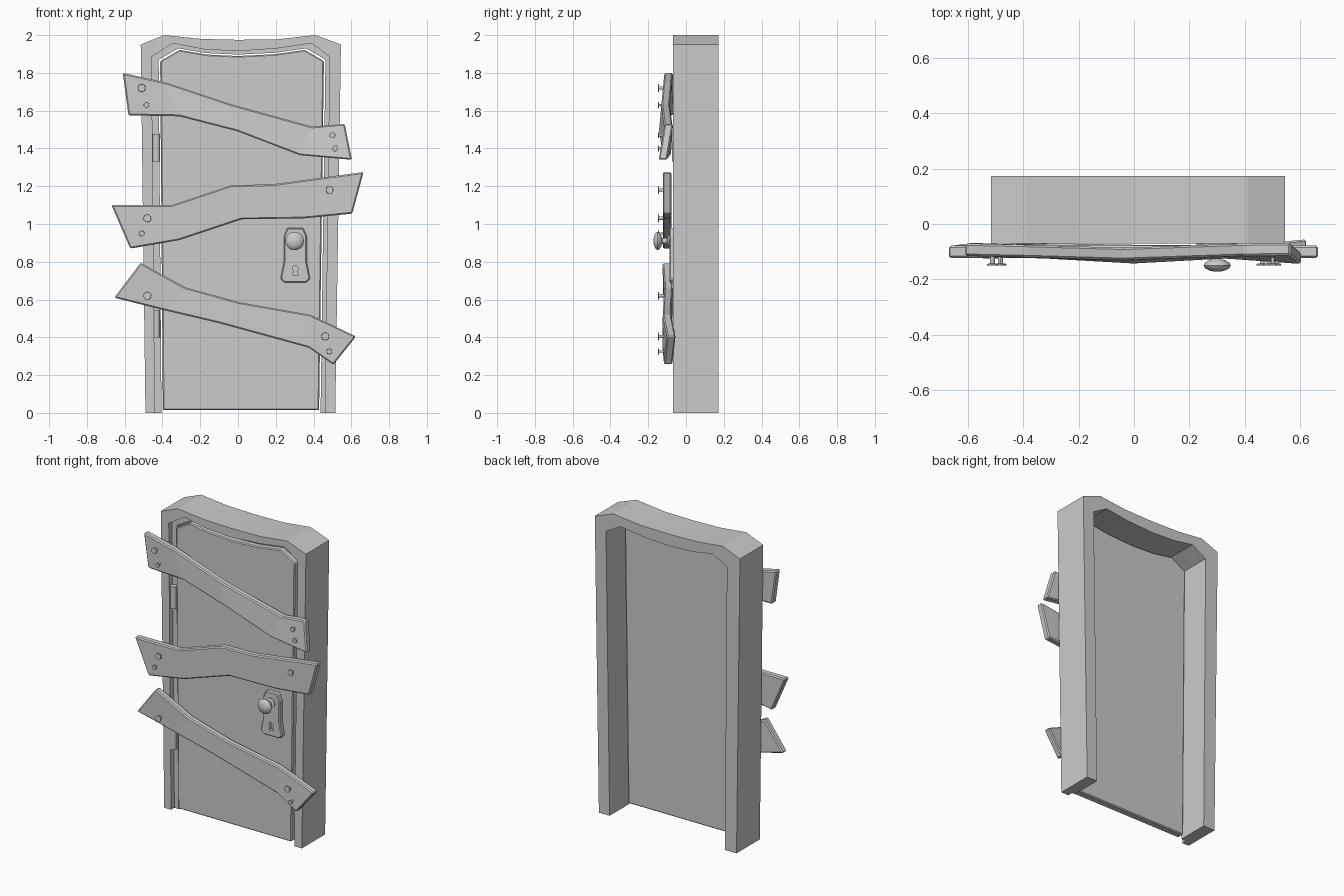
import bpy, bmesh
from math import sin, cos, pi

if "Cube" in bpy.data.objects:
    bpy.data.objects.remove(bpy.data.objects["Cube"])


def loft(name, rings, bevel=0.0, smooth=False):
    """Skin a list of closed rings of (x, y, z) points and cap both ends."""
    bm = bmesh.new()
    vs = [[bm.verts.new(p) for p in ring] for ring in rings]
    n = len(rings[0])
    for a, b in zip(vs, vs[1:]):
        for i in range(n):
            j = (i + 1) % n
            bm.faces.new((a[i], a[j], b[j], b[i]))
    bm.faces.new(vs[0])
    bm.faces.new(vs[-1])
    bmesh.ops.recalc_face_normals(bm, faces=bm.faces)
    me = bpy.data.meshes.new(name)
    bm.to_mesh(me)
    bm.free()
    ob = bpy.data.objects.new(name, me)
    bpy.context.collection.objects.link(ob)
    if bevel:
        m = ob.modifiers.new("bevel", 'BEVEL')
        m.width, m.segments, m.limit_method = bevel, 1, 'ANGLE'
    if smooth:
        bpy.ops.object.select_all(action='DESELECT')
        ob.select_set(True)
        bpy.context.view_layer.objects.active = ob
        bpy.ops.object.shade_smooth_by_angle(angle=0.7)
    return ob


def lathe(name, x, z, profile, n=16, **kw):
    """Turned part along y; profile is (radius, y)."""
    return loft(name, [[(x + r * cos(2 * pi * i / n), y, z + r * sin(2 * pi * i / n))
                        for i in range(n)] for r, y in profile], **kw)


def slab(name, pts, y0, y1, **kw):
    """Flat outline in x,z extruded along y."""
    return loft(name, [[(x, y, z) for x, z in pts] for y in (y0, y1)], **kw)


# Door frame: stepped section swept round the crooked opening
outer = [(-.49, 0), (-.515, 1.95), (-.39, 2), (-.2, 1.98), (0, 1.975),
         (.21, 1.978), (.41, 2), (.545, 1.95), (.515, 0)]
rebate = [(-.44, 0), (-.457, 1.885), (-.345, 1.957), (-.18, 1.925), (0, 1.915),
          (.21, 1.93), (.39, 1.957), (.485, 1.885), (.46, 0)]
stop = [(-.405, 0), (-.42, 1.87), (-.315, 1.93), (-.17, 1.905), (0, 1.897),
        (.2, 1.907), (.36, 1.93), (.463, 1.87), (.437, 0)]
FRONT, STEP, BACK = -.07, -.035, .173
loft("door_frame", [[(o[0], FRONT, o[1]), (r[0], FRONT, r[1]), (r[0], STEP, r[1]),
                     (s[0], STEP, s[1]), (s[0], BACK, s[1]), (o[0], BACK, o[1])]
                    for o, r, s in zip(outer, rebate, stop)])

# Door leaf follows the opening with a thin gap
leaf = [(.01 + (x - .01) * .982, .015 + z * .988) for x, z in stop]
slab("door_panel", leaf, -.058, -.01, bevel=.006)

# Hinges
for i, z in enumerate((.4, 1.33)):
    cx, n = -.432, 12
    loft(f"hinge_{i + 1}", [[(cx + .02 * cos(2 * pi * k / n), -.055 + .02 * sin(2 * pi * k / n), h)
                             for k in range(n)] for h in (z, z + .145)], smooth=True)

# Boards: columns of (top x, z, back y, bottom x, z, back y)
boards = {
    "upper": [(-.61, 1.8, -.07, -.58, 1.575, -.068), (-.385, 1.75, -.075, -.31, 1.57, -.08),
              (-.04, 1.635, -.085, 0, 1.49, -.098), (.395, 1.515, -.07, .325, 1.365, -.08),
              (.565, 1.53, -.068, .603, 1.34, -.1)],
    "middle": [(-.67, 1.1, -.078, -.57, .87, -.078), (-.35, 1.1, -.078, -.31, .915, -.078),
               (-.035, 1.205, -.078, .02, 1.025, -.078), (.18, 1.21, -.078, .35, 1.03, -.078),
               (.665, 1.275, -.078, .605, 1.055, -.078)],
    "lower": [(-.515, .795, -.08, -.655, .61, -.075), (-.28, .665, -.07, -.375, .54, -.07),
              (.01, .585, -.075, -.1, .475, -.075), (.38, .52, -.078, .375, .345, -.08),
              (.625, .405, -.055, .505, .255, -.072)],
}
T = .045
for name, cols in boards.items():
    loft(name + "_board", [[(a, y, b), (a, y - T, b), (c, w - T, d), (c, w, d)]
                           for a, b, y, c, d, w in cols], bevel=.007)

# Nails standing proud of the boards
nails = [(-.51, 1.72, .021), (-.485, 1.63, .015), (.5, 1.47, .016), (.515, 1.4, .016),
         (-.48, 1.03, .021), (-.51, .95, .015), (.485, 1.18, .02),
         (-.48, .62, .021), (.462, .405, .021), (.483, .325, .015)]
for i, (x, z, r) in enumerate(nails):
    s = r * .4
    lathe(f"nail_{i + 1}", x, z, [(s, -.09), (s, -.142), (r, -.144), (r * .95, -.149)], n=12)

# Lock plate with keyhole
half = [(.225, .71), (.243, .8), (.243, .935), (.262, .98)]
plate = [(.245, .69)] + half + [(.607 - x, z) for x, z in reversed(half)] + [(.362, .69)]
lock = slab("lock_plate", plate, -.05, -.088, bevel=.006)
hole = [(.304 + .015 * cos(a), .765 + .015 * sin(a))
        for a in [pi * (-.3 + 1.6 * i / 10) for i in range(11)]]
key = slab("keyhole_cutter", hole + [(.288, .73), (.32, .73)], -.07, -.12)
key.hide_render = True
key.hide_viewport = True
m = lock.modifiers.new("keyhole", 'BOOLEAN')
m.operation, m.object = 'DIFFERENCE', key

# Knob
lathe("door_knob", .3, .91, [(.032, -.08), (.032, -.094), (.016, -.1), (.015, -.125),
                             (.03, -.132), (.044, -.14), (.049, -.15), (.043, -.16),
                             (.028, -.168), (.01, -.172)], n=20, smooth=True)
